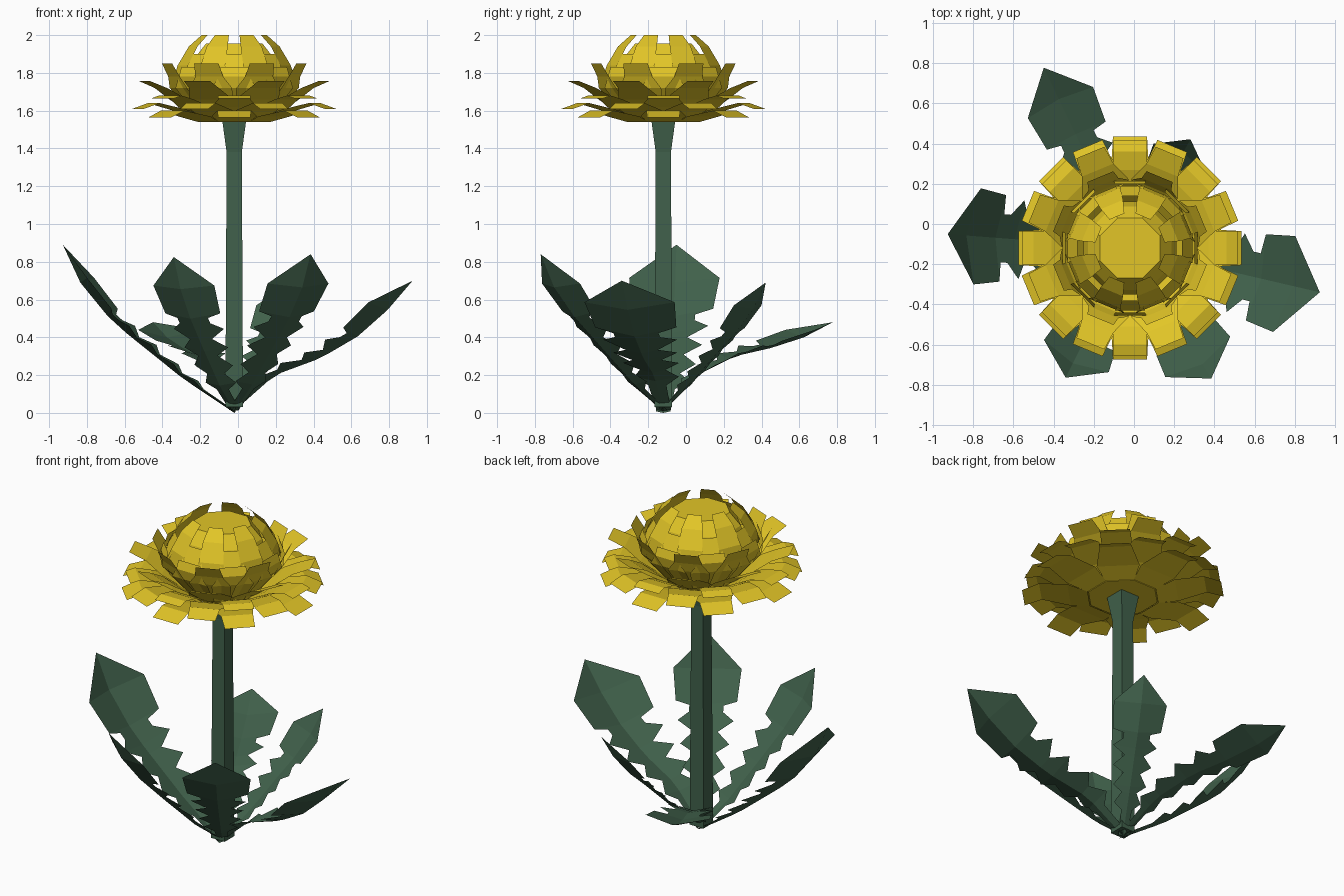
import bpy, math
from mathutils import Vector

if "Cube" in bpy.data.objects:
    bpy.data.objects.remove(bpy.data.objects["Cube"])

CX, CY = -0.02, -0.12          # stem and flower axis


def material(name, col):
    m = bpy.data.materials.new(name)
    m.diffuse_color = (*col, 1)
    m.use_nodes = True
    m.node_tree.nodes["Principled BSDF"].inputs["Base Color"].default_value = m.diffuse_color
    return m


YELLOW = material("petal yellow", (0.76, 0.56, 0.02))
GREEN = material("leaf green", (0.052, 0.12, 0.071))


def make(name, verts, faces, mat):
    me = bpy.data.meshes.new(name)
    me.from_pydata(verts, [], faces)
    me.materials.append(mat)
    ob = bpy.data.objects.new(name, me)
    bpy.context.collection.objects.link(ob)
    return ob


def lathe(name, profile, sides, mat, turn=0.0):
    """Faceted solid of revolution with flat caps."""
    verts, faces = [], []
    for r, z in profile:
        for i in range(sides):
            a = math.radians(turn) + math.tau * i / sides
            verts.append((CX + r * math.cos(a), CY + r * math.sin(a), z))
    for j in range(len(profile) - 1):
        for i in range(sides):
            k = (i + 1) % sides
            faces.append((j * sides + i, j * sides + k, (j + 1) * sides + k, (j + 1) * sides + i))
    faces.append(tuple(reversed(range(sides))))
    faces.append(tuple(range((len(profile) - 1) * sides, len(profile) * sides)))
    return make(name, verts, faces, mat)


def petal_ring(name, turn, profile, n=8):
    """Ring of folded strips; profile rows are radius, height, half width."""
    verts, faces = [], []
    for i in range(n):
        a = math.radians(turn) + math.tau * i / n
        out, side = Vector((math.cos(a), math.sin(a))), Vector((-math.sin(a), math.cos(a)))
        b = len(verts)
        for r, z, w in profile:
            for s in (-1, 1):
                p = out * r + side * w * s
                verts.append((CX + p.x, CY + p.y, z))
        for j in range(len(profile) - 1):
            k = b + 2 * j
            faces.append((k, k + 2, k + 3, k + 1))
    return make(name, verts, faces, YELLOW)


# leaf outline: position along the rib, half width (teeth, then a broad head)
OUTLINE = [(0, .16), (.16, .2), (.2, .5), (.27, .28), (.31, .62), (.39, .32),
           (.43, .72), (.5, .36), (.55, .82), (.6, .5), (.635, .5), (.65, .9), (.83, 1), (1, 0)]


def leaf(name, tip, width, rib):
    """Folded leaf from the stem base towards tip; rib rows are distance, height."""
    d = Vector((tip[0] - CX, tip[1] - CY)).normalized()
    side = Vector((-d.y, d.x, 0))
    pts = [Vector((CX + d.x * r, CY + d.y * r, z)) for r, z in rib]
    lens = [(q - p).length for p, q in zip(pts, pts[1:])]

    def along(t):
        s = t * sum(lens)
        for p, q, l in zip(pts, pts[1:], lens):
            if s <= l + 1e-6:
                return p.lerp(q, s / l), (q - p).normalized()
            s -= l
        return pts[-1], (pts[-1] - pts[-2]).normalized()

    verts, faces = [], []
    for t, w in OUTLINE:
        p, tangent = along(t)
        lift = tangent.cross(side) * (0.25 * w * width)
        off = side * (w * width)
        verts += [p - off + lift, p, p + off + lift]
    for j in range(len(OUTLINE) - 2):
        for c in (0, 1):
            k = 3 * j + c
            faces.append((k, k + 3, k + 4, k + 1))
    k = 3 * (len(OUTLINE) - 2)
    faces += [(k, k + 4, k + 1), (k + 1, k + 4, k + 2)]
    return make(name, verts, faces, GREEN)


# square stem with flared top
lathe("stem", [(.066, .03), (.057, 1.38), (.088, 1.54)], 4, GREEN, 45)

# flower base and domed core
lathe("flower_base", [(.2, 1.54), (.24, 1.6)], 8, YELLOW, 22.5)
lathe("flower_core", [(.2, 1.58), (.25, 1.7), (.25, 1.8), (.225, 1.88), (.162, 1.955)], 8, YELLOW, 22.5)

# petal layers from the bottom up, alternately turned
petal_ring("outer_petals_1", 0, [(.19, 1.54, .08), (.3, 1.57, .12), (.46, 1.6, .09), (.555, 1.565, .085)])
petal_ring("outer_petals_2", 22.5, [(.19, 1.55, .08), (.3, 1.6, .12), (.46, 1.64, .085), (.55, 1.61, .08)])
petal_ring("middle_petals_1", 0, [(.2, 1.56, .083), (.3, 1.62, .12), (.39, 1.66, .085), (.48, 1.68, .085), (.535, 1.665, .085)])
petal_ring("middle_petals_2", 22.5, [(.2, 1.57, .083), (.32, 1.66, .125), (.42, 1.72, .085), (.515, 1.757, .075)])
petal_ring("inner_petals_1", 22.5, [(.22, 1.6, .09), (.32, 1.72, .12), (.345, 1.78, .08), (.385, 1.85, .07)])
petal_ring("inner_petals_2", 0, [(.22, 1.6, .09), (.32, 1.72, .12), (.335, 1.78, .08), (.32, 1.83, .075)])
petal_ring("crown_petals_1", 0, [(.31, 1.76, .1), (.31, 1.8, .075), (.26, 1.9, .045)])
petal_ring("crown_petals_2", 22.5, [(.31, 1.76, .1), (.295, 1.84, .07), (.235, 1.94, .06), (.17, 2.0, .04)])

# leaves around the stem base
leaf("right_leaf", (.925, -.34), .245, [(0, .01), (.22, .2), (.47, .29), (.75, .45), (.97, .70)])
leaf("left_leaf", (-.93, -.05), .24, [(0, .0), (.27, .18), (.57, .42), (.78, .61), (.91, .89)])
leaf("back_left_leaf", (-.45, .78), .18, [(0, .01), (.2, .2), (.42, .3), (.76, .37), (.995, .48)])
leaf("back_right_leaf", (.28, .42), .15, [(0, .01), (.2, .19), (.35, .34), (.51, .49), (.62, .69)])
leaf("front_right_leaf", (.385, -.77), .19, [(0, .01), (.17, .14), (.38, .34), (.65, .6), (.765, .84)])
leaf("front_left_leaf", (-.34, -.765), .18, [(0, .01), (.17, .14), (.36, .33), (.61, .59), (.72, .825)])
